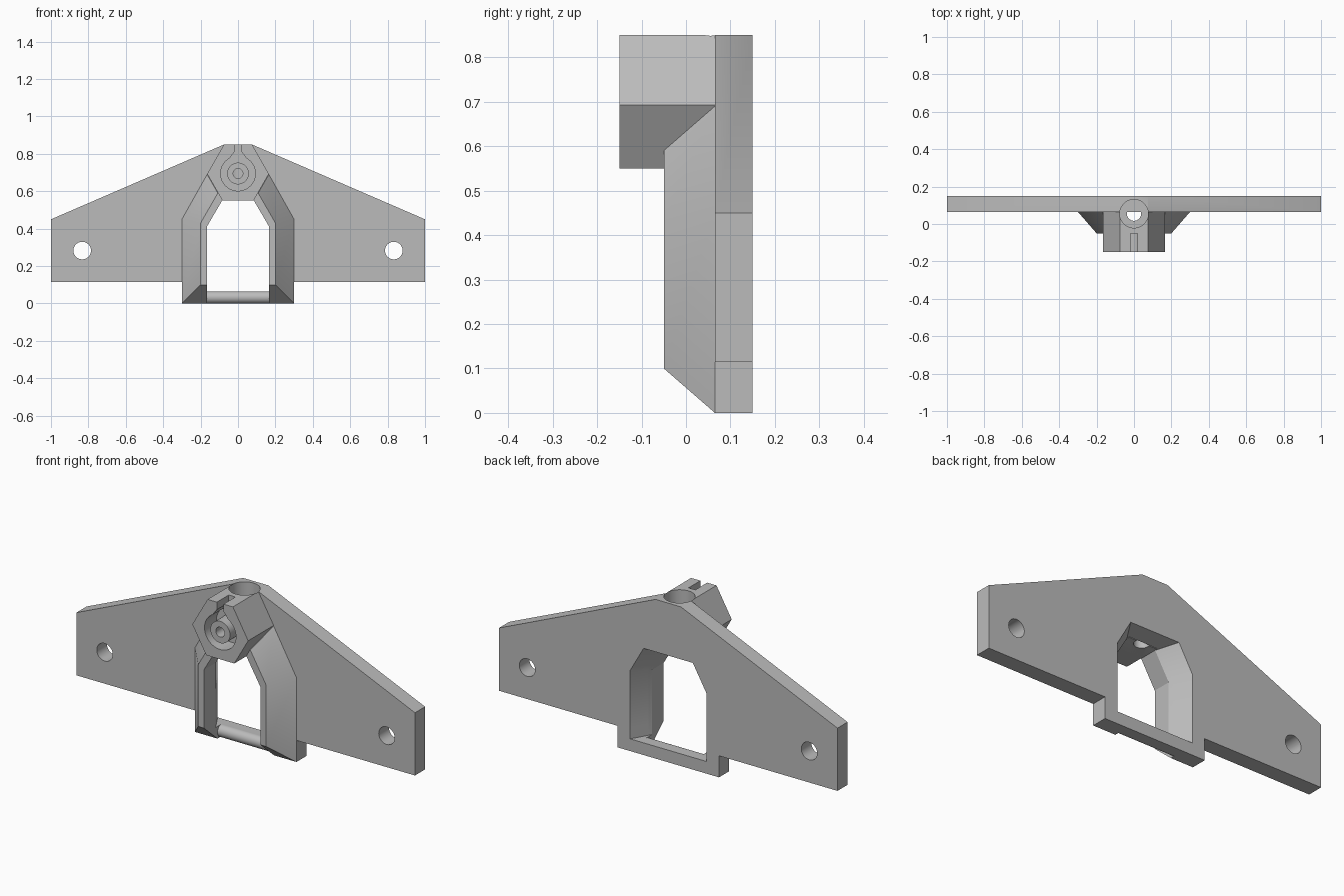
import bpy, bmesh
from math import pi

cube = bpy.data.objects.get("Cube")
if cube:
    bpy.data.objects.remove(cube, do_unlink=True)

grey = bpy.data.materials.new("plain_grey")
grey.use_nodes = True
grey.diffuse_color = (0.5, 0.5, 0.5, 1)
grey.node_tree.nodes["Principled BSDF"].inputs["Base Color"].default_value = (0.5, 0.5, 0.5, 1)


def loft(name, sections):
    """Solid through mirrored half outlines; sections are (y, [(x, z), ...])."""
    bm = bmesh.new()
    rings = []
    for y, half in sections:
        outline = half + [(-x, z) for x, z in reversed(half)]
        rings.append([bm.verts.new((x, y, z)) for x, z in outline])
    n = len(rings[0])
    for a, b in zip(rings, rings[1:]):
        for i in range(n):
            j = (i + 1) % n
            bm.faces.new((a[i], a[j], b[j], b[i]))
    bm.faces.new(rings[0])
    bm.faces.new(rings[-1])
    bmesh.ops.recalc_face_normals(bm, faces=bm.faces)
    mesh = bpy.data.meshes.new(name)
    bm.to_mesh(mesh)
    bm.free()
    ob = bpy.data.objects.new(name, mesh)
    bpy.context.collection.objects.link(ob)
    mesh.materials.append(grey)
    return ob


def rod(name, radius, length, centre, axis):
    turn = {"x": (0, pi / 2, 0), "y": (pi / 2, 0, 0), "z": (0, 0, 0)}[axis]
    bpy.ops.mesh.primitive_cylinder_add(vertices=48, radius=radius, depth=length,
                                        location=centre, rotation=turn)
    ob = bpy.context.object
    ob.name = name
    ob.data.materials.append(grey)
    return ob


def block(name, half_width, y0, y1, z0, z1):
    half = [(half_width, z0), (half_width, z1)]
    return loft(name, [(y0, half), (y1, half)])


def carve(ob, cutters):
    bpy.context.view_layer.objects.active = ob
    for cutter in cutters:
        mod = ob.modifiers.new("cut", "BOOLEAN")
        mod.operation = "DIFFERENCE"
        mod.solver = "EXACT"
        mod.object = cutter
        bpy.ops.object.modifier_apply(modifier=mod.name)


FRONT, FACE, BACK = -0.15, 0.065, 0.15
LIP = -0.05          # front of the arch, also the floor of the recess

# Wing plate with its lower tab
wing = [(0.3, 0), (0.3, 0.115), (1, 0.115), (1, 0.45), (0.075, 0.85)]
plate = loft("wing_plate", [(FACE, wing), (BACK, wing)])

# Tapered arch around the window
arch = loft("window_arch", [
    (LIP, [(0.2, 0.1), (0.2, 0.43), (0.108, 0.59)]),
    (FACE, [(0.3, 0), (0.3, 0.45), (0.165, 0.69)])])

# Six-sided clamp head
head_half = [(0.083, 0.55), (0.165, 0.693), (0.075, 0.85)]
head = loft("clamp_head", [(FRONT, head_half), (FACE, head_half)])

# Cutters: window flaring to the back, sill and arch clearances
inner = [(0.167, 0.065), (0.167, 0.41), (0.085, 0.55)]
outer = [(0.226, 0.065), (0.226, 0.43), (0.146, 0.57)]
window = loft("window_cutter", [(-0.2, inner), (0.05, inner), (BACK + 0.001, outer)])
sill_gap = block("sill_cutter", 0.167, 0.05, 0.0975, -0.02, 0.08)
arch_gap = block("arch_cutter", 0.167, -0.2, 0.08, -0.1, 0.12)

# Cutters: stepped vertical bore and the screw hole
bore = rod("bore_cutter", 0.076, 0.3, (0, 0.055, 0.75), "z")
drain = rod("drain_cutter", 0.038, 0.3, (0, 0.055, 0.65), "z")
screw = rod("screw_cutter", 0.026, 0.2, (0, -0.1, 0.695), "y")

# Cutters: round recess and its flared slot to the top
recess = rod("recess_cutter", 0.093, 0.11, (0, LIP - 0.055, 0.695), "y")
slot_half = [(0.055, 0.75), (0.04, 0.785), (0.02, 0.81), (0.02, 0.88)]
slot = loft("slot_cutter", [(-0.16, slot_half), (LIP, slot_half)])

holes = [rod("bolt_cutter", 0.047, 0.3, (s * 0.833, 0.1, 0.283), "y") for s in (-1, 1)]

# Boss inside the recess and rounded front of the sill
boss = rod("screw_boss", 0.058, 0.102, (0, -0.099, 0.695), "y")
sill = rod("sill_bar", 0.0325, 0.334, (0, 0.0975, 0.0325), "x")

carve(plate, [window, sill_gap, bore] + holes)
carve(arch, [window, arch_gap, bore, drain, screw])
carve(head, [recess, slot, bore, drain, screw])
carve(boss, [screw])

for cutter in [window, sill_gap, arch_gap, bore, drain, screw, recess, slot] + holes:
    bpy.data.objects.remove(cutter, do_unlink=True)

# Smooth the round walls, keep the edges crisp
bpy.ops.object.select_all(action="DESELECT")
for ob in (plate, arch, head, boss, sill):
    ob.select_set(True)
bpy.context.view_layer.objects.active = plate
bpy.ops.object.shade_smooth_by_angle()
